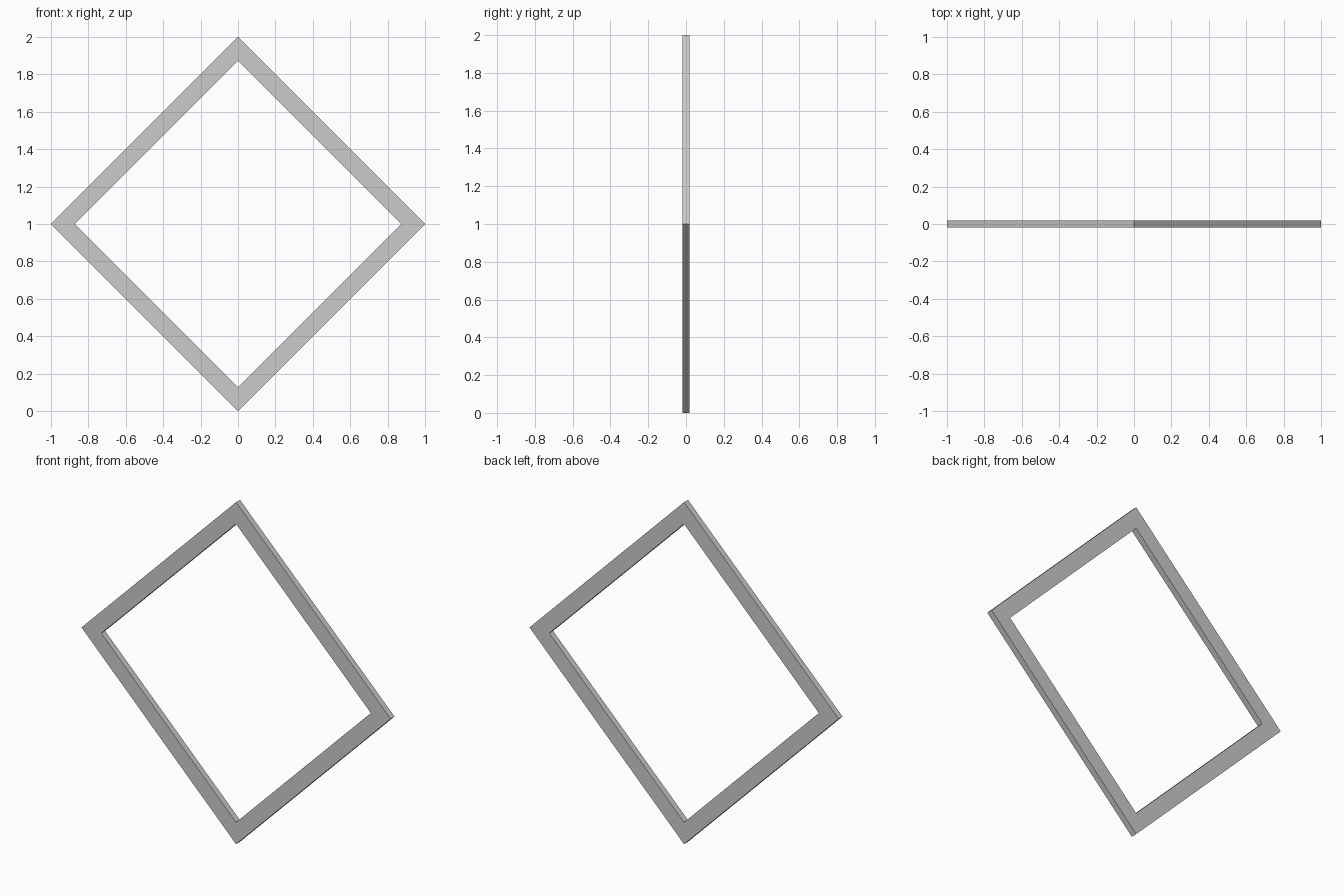
import bpy, bmesh
from math import cos, sin, pi

if "Cube" in bpy.data.objects:
    bpy.data.objects.remove(bpy.data.objects["Cube"])

OUTER, INNER, HALF_DEPTH = 1.0, 0.872, 0.018


def diamond(bm, radius, y):
    """Four corner vertices of an upright diamond centred at z = 1."""
    return [bm.verts.new((radius * cos(i * pi / 2), y, 1 + radius * sin(i * pi / 2)))
            for i in range(4)]


# Square frame standing on one corner: sweep a rectangular section round four corners
bm = bmesh.new()
loops = [diamond(bm, r, y) for r, y in ((OUTER, -HALF_DEPTH), (OUTER, HALF_DEPTH),
                                        (INNER, HALF_DEPTH), (INNER, -HALF_DEPTH))]
for a, b in zip(loops, loops[1:] + loops[:1]):
    for i in range(4):
        j = (i + 1) % 4
        bm.faces.new((a[i], a[j], b[j], b[i]))
bmesh.ops.recalc_face_normals(bm, faces=bm.faces)

mesh = bpy.data.meshes.new("diamond_frame")
bm.to_mesh(mesh)
bm.free()
bpy.context.collection.objects.link(bpy.data.objects.new("diamond_frame", mesh))
